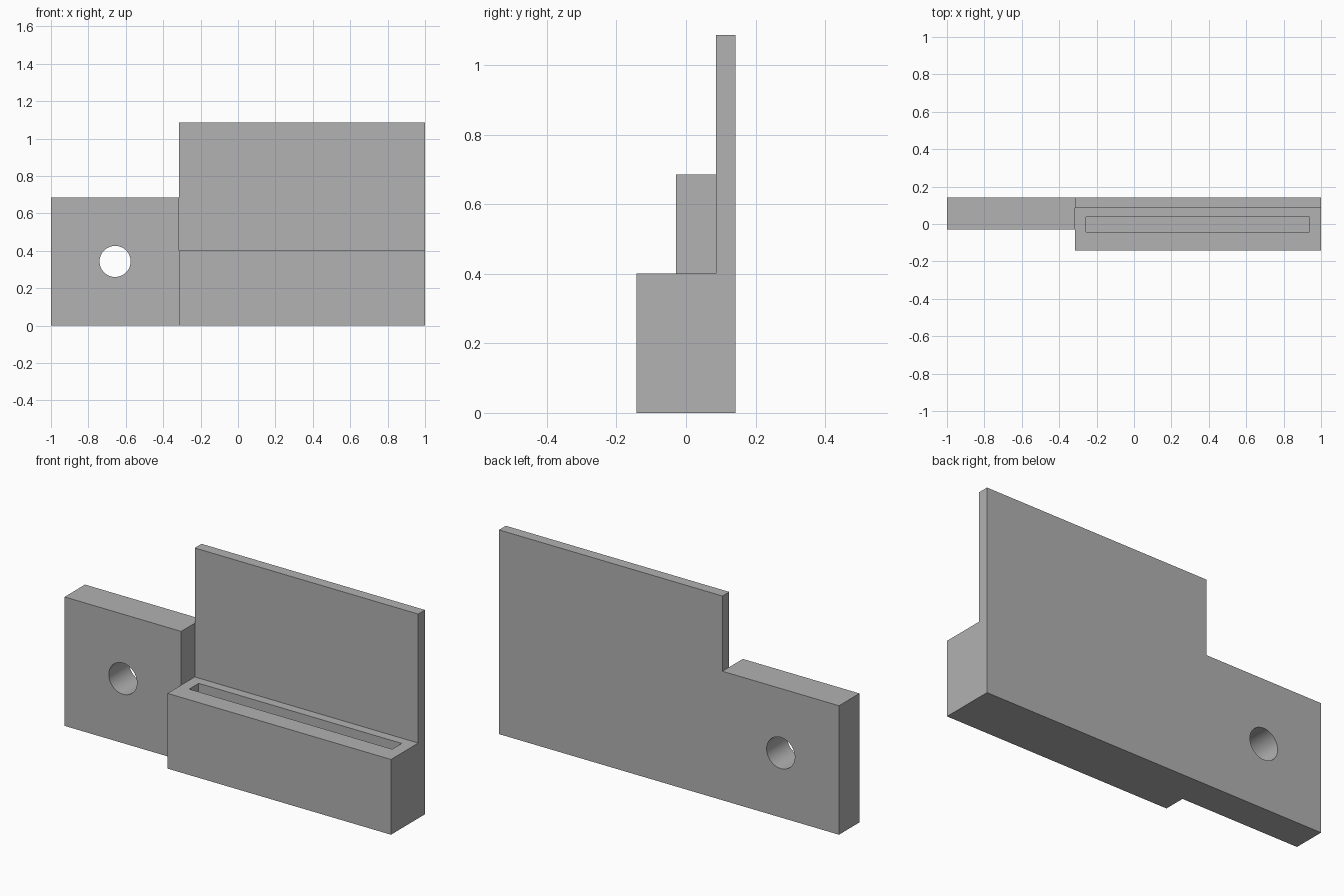
import bpy
import math

cube = bpy.data.objects.get("Cube")
if cube:
    bpy.data.objects.remove(cube, do_unlink=True)

U = 2 / 35                      # design module
LEFT, BACK = -1.0, 2.5 * U      # outer left end and rear plane
BODY = LEFT + 12 * U            # where the holder body begins

grey = bpy.data.materials.new("plain grey")
grey.use_nodes = True
colour = (0.445, 0.445, 0.445, 1)
grey.diffuse_color = colour
grey.node_tree.nodes["Principled BSDF"].inputs["Base Color"].default_value = colour


def box(name, x0, x1, y0, y1, z0, z1):
    bpy.ops.mesh.primitive_cube_add(size=1, location=((x0 + x1) / 2, (y0 + y1) / 2, (z0 + z1) / 2))
    ob = bpy.context.object
    ob.name = name
    ob.scale = (x1 - x0, y1 - y0, z1 - z0)
    bpy.ops.object.transform_apply(location=True, rotation=False, scale=True)
    ob.data.materials.append(grey)
    return ob


def combine(target, other, operation):
    mod = target.modifiers.new(operation.title(), "BOOLEAN")
    mod.operation = operation
    mod.solver = "EXACT"
    mod.object = other
    bpy.ops.object.select_all(action="DESELECT")
    bpy.context.view_layer.objects.active = target
    target.select_set(True)
    bpy.ops.object.modifier_apply(modifier=mod.name)
    bpy.data.objects.remove(other, do_unlink=True)


# Slotted base block, upright back plate and mounting tab
holder = box("slotted_holder", BODY, 1, -BACK, BACK, 0, 7 * U)
plate = box("back_plate", BODY, 1, BACK - U, BACK, 0, 19 * U)
tab = box("mounting_tab", LEFT, BODY, BACK - 3 * U, BACK, 0, 12 * U)
combine(holder, plate, "UNION")
combine(holder, tab, "UNION")

# Long blind slot in the base
slot = box("slot_cutter", BODY + U, 0.937, -0.043, 0.037, U, 8 * U)
combine(holder, slot, "DIFFERENCE")

# Round hole through the tab
bpy.ops.mesh.primitive_cylinder_add(vertices=64, radius=0.083, depth=1,
                                    location=(LEFT + 6 * U, 0, 6 * U),
                                    rotation=(math.pi / 2, 0, 0))
hole = bpy.context.object
hole.name = "hole_cutter"
hole.data.materials.append(grey)
combine(holder, hole, "DIFFERENCE")

bpy.ops.object.shade_smooth_by_angle(angle=math.radians(30))
